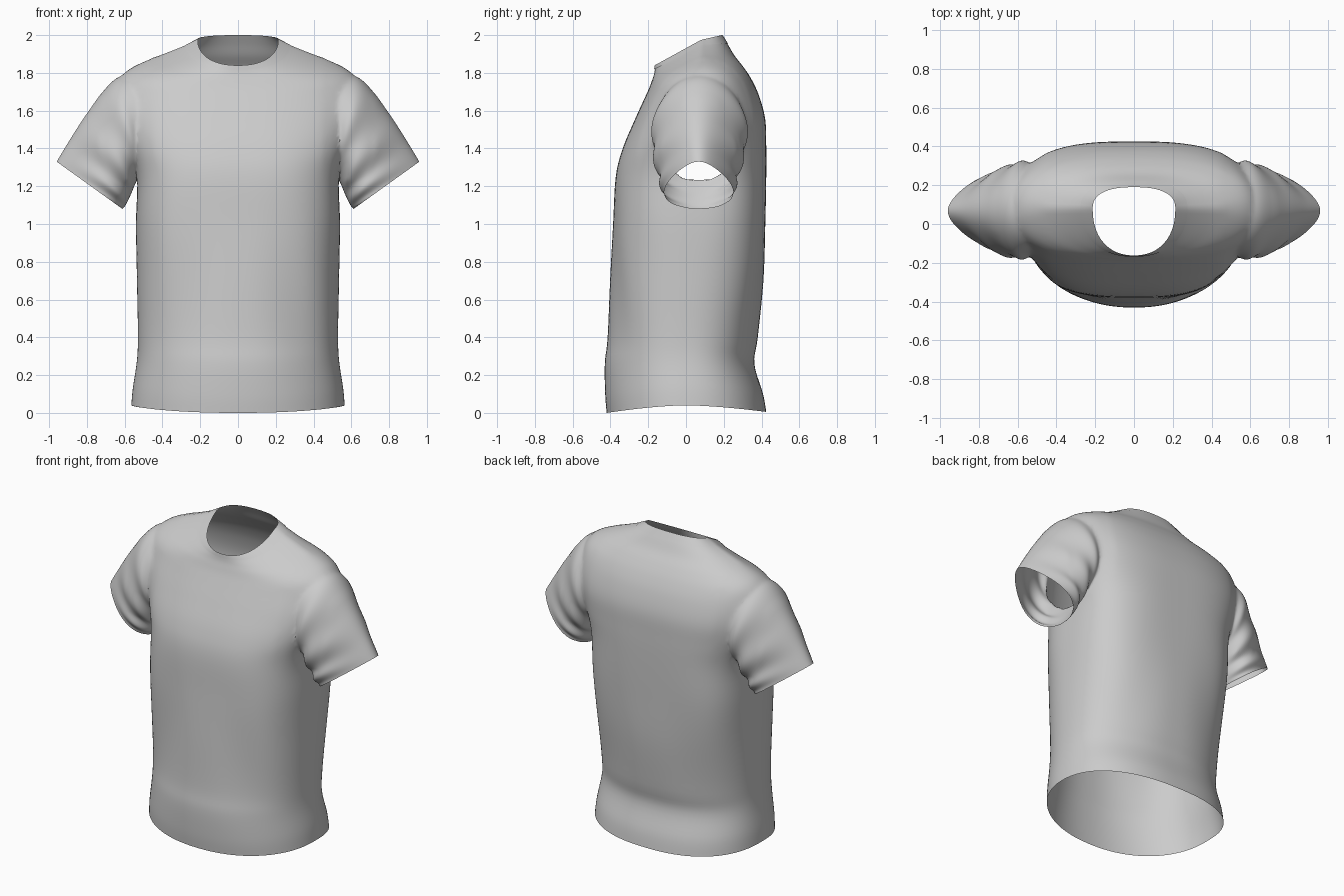
import bpy, bmesh, math
from mathutils import Vector

if "Cube" in bpy.data.objects:
    bpy.data.objects.remove(bpy.data.objects["Cube"])


def spline(rows, steps):
    """Catmull-Rom interpolation through rows of numbers."""
    out = []
    for i in range(len(rows) - 1):
        p = [rows[max(0, min(len(rows) - 1, i + k))] for k in (-1, 0, 1, 2)]
        for s in range(steps):
            t = s / steps
            out.append([0.5 * (2 * b + (c - a) * t + (2 * a - 5 * b + 4 * c - d) * t * t
                               + (3 * b - a - 3 * c + d) * t ** 3) for a, b, c, d in zip(*p)])
    out.append(list(rows[-1]))
    return out


def loft(name, rings, capped=True):
    """Skin closed rings; caps are triangle fans whose centres are returned."""
    bm = bmesh.new()
    grid = [[bm.verts.new(p) for p in ring] for ring in rings]
    n = len(grid[0])
    for lo, hi in zip(grid, grid[1:]):
        for j in range(n):
            k = (j + 1) % n
            bm.faces.new((lo[j], lo[k], hi[k], hi[j]))
    centres = []
    if capped:
        for ring in (grid[0], grid[-1]):
            c = sum((v.co for v in ring), Vector()) / n
            centres.append(c)
            mid = bm.verts.new(c)
            for j in range(n):
                bm.faces.new((ring[j], ring[(j + 1) % n], mid))
    bmesh.ops.recalc_face_normals(bm, faces=bm.faces)
    me = bpy.data.meshes.new(name)
    bm.to_mesh(me)
    bm.free()
    ob = bpy.data.objects.new(name, me)
    bpy.context.collection.objects.link(ob)
    return ob, centres


def body_ring(row, grow=0.0, n=112):
    a, zs, yc, yf, zf, yb, zb = row
    boxy = 0.8 * math.exp(-((zs - 1.3) / 0.45) ** 2)  # chest is squarer than the hem
    pts = []
    for j in range(n):
        t = 2 * math.pi * (j + 0.5) / n
        c, s = math.cos(t), math.sin(t)
        e = 2 / ((2.15 if s < 0 else 2.35) + boxy)
        w = abs(s) ** e
        x = math.copysign(abs(c) ** e, c) * (a + grow)
        yend, zend = (yf - grow, zf) if s < 0 else (yb + grow, zb)
        y = yc + (yend - yc) * w
        z = zs + (zend - zs) * (w ** 1.6 if zs < 0.5 else w)
        # soft cloth folds, fading out at hem and shoulders
        fade = math.sin(math.pi * min(1, max(0, z / 1.7))) * w * (1 - w ** 6)
        y += 0.022 * fade * math.sin(8 * abs(x) + 3 * z + 2 * s) * math.sin(2.5 * z + x)
        pts.append(Vector((x, y, z)))
    return pts


# half width, side z, side y, front y, front z, back y, back z
body = [
    (0.565, 0.04, 0.00, -0.420, 0.00, 0.425, 0.005),
    (0.557, 0.13, 0.00, -0.428, 0.10, 0.408, 0.10),
    (0.535, 0.28, 0.00, -0.430, 0.26, 0.362, 0.26),
    (0.530, 0.42, 0.00, -0.415, 0.40, 0.380, 0.40),
    (0.535, 0.70, 0.01, -0.402, 0.70, 0.410, 0.70),
    (0.540, 1.00, 0.03, -0.386, 1.00, 0.420, 1.00),
    (0.535, 1.25, 0.05, -0.372, 1.25, 0.425, 1.25),
    (0.575, 1.40, 0.06, -0.335, 1.40, 0.425, 1.41),
    (0.615, 1.55, 0.07, -0.272, 1.55, 0.420, 1.55),
    (0.630, 1.68, 0.08, -0.222, 1.66, 0.390, 1.67),
    (0.615, 1.79, 0.08, -0.195, 1.72, 0.350, 1.76),
    (0.530, 1.85, 0.08, -0.180, 1.76, 0.305, 1.83),
    (0.395, 1.900, 0.08, -0.170, 1.79, 0.258, 1.89),
    (0.280, 1.945, 0.08, -0.165, 1.815, 0.222, 1.95),
    (0.213, 1.975, 0.08, -0.162, 1.84, 0.190, 2.00),
]
rows = spline(body, 5)
shirt, openings = loft("shirt", [body_ring(r) for r in rows])

# sleeve sections: top x, top z, bottom x, bottom z, front y, back y, taper to top
sleeve = [
    (0.42, 1.760, 0.420, 1.38, -0.10, 0.260, 0.00),
    (0.57, 1.790, 0.500, 1.29, -0.165, 0.315, 0.08),
    (0.67, 1.755, 0.540, 1.22, -0.180, 0.320, 0.12),
    (0.80, 1.585, 0.570, 1.15, -0.155, 0.285, 0.22),
    (0.90, 1.430, 0.595, 1.10, -0.125, 0.255, 0.32),
    (0.96, 1.330, 0.612, 1.08, -0.105, 0.240, 0.38),
]


def sleeve_ring(row, t, side, n=72):
    tx, tz, bx, bz, yf, yb, k = row
    pts = []
    for j in range(n):
        a = 2 * math.pi * (j + 0.5) / n
        c, s = math.cos(a), math.sin(a)
        u = (1 - c) / 2
        # gathers running round the sleeve, strongest toward the underarm
        fade = math.sin(math.pi * t) * min(1, 2 * t)
        fold = 1 + 0.07 * fade * (0.35 + u) * math.sin(24 * t - 3 * c)
        y = (yf + yb) / 2 + (yb - yf) / 2 * s * (1 - k * c) * fold
        pts.append(Vector((side * (tx + (bx - tx) * u), y, tz + (bz - tz) * u)))
    return pts


# join both sleeves to the body
bpy.context.view_layer.objects.active = shirt
for side in (-1, 1):
    srows = spline(sleeve, 8)
    tube, ends = loft("sleeve", [sleeve_ring(r, i / (len(srows) - 1), side)
                                 for i, r in enumerate(srows)])
    openings.append(ends[1])
    mod = shirt.modifiers.new("join", 'BOOLEAN')
    mod.operation, mod.solver, mod.object = 'UNION', 'EXACT', tube
    bpy.ops.object.modifier_apply(modifier=mod.name)
    bpy.data.objects.remove(tube)

# open the neck, hem and cuffs, and soften the armhole seams
bm = bmesh.new()
bm.from_mesh(shirt.data)
caps = [v for v in bm.verts if any((v.co - c).length < 1e-3 for c in openings)]
bmesh.ops.delete(bm, geom=caps, context='VERTS')
bmesh.ops.remove_doubles(bm, verts=bm.verts, dist=0.003)
seam = [v for v in bm.verts if 0.46 < abs(v.co.x) < 0.72 and v.co.z > 1.24 and not v.is_boundary]
for _ in range(8):
    bmesh.ops.smooth_vert(bm, verts=seam, factor=0.5,
                          use_axis_x=True, use_axis_y=True, use_axis_z=True)
bm.to_mesh(shirt.data)
bm.free()

# ribbed neckband lying on the neck edge
collar, _ = loft("collar", [body_ring(r, 0.004) for r in spline(body[-2:], 6)[1:]], False)

for ob in (shirt, collar):
    bpy.ops.object.select_all(action='DESELECT')
    ob.select_set(True)
    bpy.context.view_layer.objects.active = ob
    bpy.ops.object.shade_smooth_by_angle(angle=math.radians(60))
